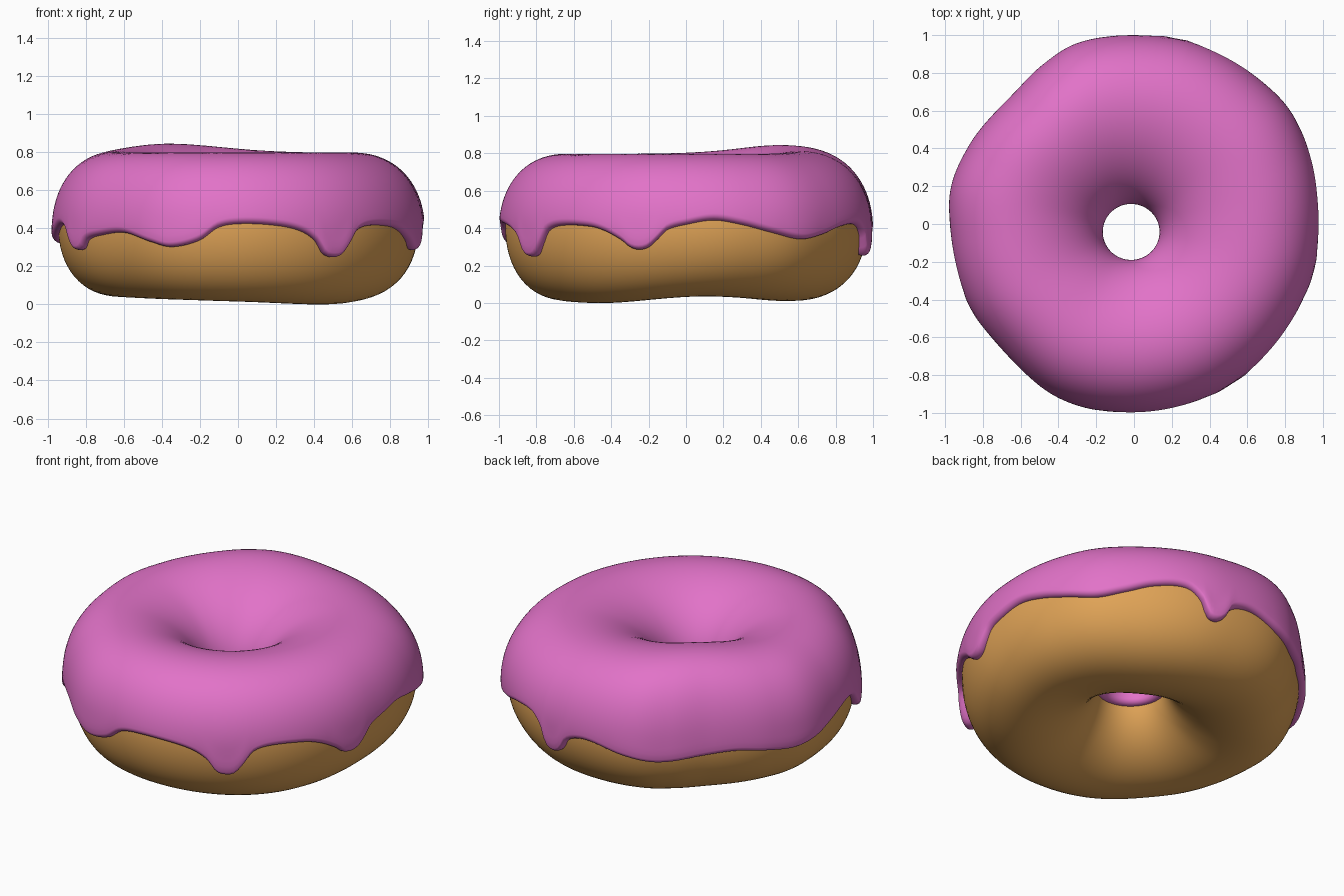
import bpy, math

if "Cube" in bpy.data.objects:
    bpy.data.objects.remove(bpy.data.objects["Cube"])

TAU = 2 * math.pi
T = 0.034          # icing thickness
ZC = 0.40          # height of the widest ring
N = 288            # steps around the ring


def periodic(pairs):
    """Smooth closed curve through (degrees, value) pairs."""
    n = len(pairs)

    def at(i):
        return pairs[i % n][0] + 360 * (i // n), pairs[i % n][1]

    def f(deg):
        d = (deg - pairs[0][0]) % 360 + pairs[0][0]
        i = max(k for k in range(n) if pairs[k][0] <= d)
        (x0, y0), (x1, y1), (x2, y2), (x3, y3) = (at(i + k) for k in (-1, 0, 1, 2))
        h = x2 - x1
        m1 = (y2 - y0) / (x2 - x0) * h
        m2 = (y3 - y1) / (x3 - x1) * h
        s = (d - x1) / h
        return ((2*s**3 - 3*s*s + 1) * y1 + (s**3 - 2*s*s + s) * m1
                + (3*s*s - 2*s**3) * y2 + (s**3 - s*s) * m2)
    return f


# outline radius of the icing, lower edge of the icing, underside height
outer = periodic([(0, .98), (20, 1.0), (36, 1.02), (52, 1.012), (73, 1.008), (87, 1.0),
                  (108, 1.0), (120, .968), (134, .938), (155, .965), (169, .985), (185, .97),
                  (207, .97), (225, .965), (247, 1.0), (270, 1.0), (285, .995), (302, .99),
                  (327, .98), (346, .98)])
edge = periodic([(0, .42), (9, .445), (18, .42), (28, .375), (38, .34), (47, .365), (57, .41),
                 (67, .42), (72, .36), (74.5, .275), (77.5, .255), (80.5, .28), (83, .345),
                 (88, .38), (94, .38), (104, .34), (116, .31), (130, .335), (142, .35),
                 (152, .33), (163, .31), (172, .33), (182, .38), (192, .42), (199, .40),
                 (203, .33), (205.5, .29), (208, .28), (210.5, .29), (213, .335), (219, .36),
                 (231, .375), (242, .325), (249, .30), (258, .335), (264, .405), (271, .425),
                 (282, .415), (290, .385), (295, .335), (298, .27), (301, .255), (304, .265),
                 (307, .32), (310, .385), (316, .415), (327, .41), (333, .385), (339, .335),
                 (342, .297), (345, .285), (348, .297), (351, .34), (354, .39)])
bottom = periodic([(10, .035), (60, .01), (120, .03), (180, .04), (240, .025), (270, .015),
                   (320, 0)])


def hump(deg):
    d = (deg - 124 + 180) % 360 - 180
    return math.exp(-(d / 38) ** 2)


def point(deg, phi, off):
    """Point on the ring's cross-section; off = distance above the dough."""
    a = math.radians(deg)
    ux, uy = math.cos(a), math.sin(a)
    ox, oy = outer(deg) * ux, outer(deg) * uy
    ix, iy = -0.015 + 0.15 * ux, -0.042 + 0.148 * uy
    cx, cy = (ox + ix) / 2, (oy + iy) / 2
    dx, dy = ox - ix, oy - iy
    ln = math.hypot(dx, dy)
    half = ln / 2 - T + off
    s = math.sin(phi)
    up = (0.797 + 0.047 * hump(deg) - T - ZC if s > 0 else ZC - bottom(deg)) + off
    # the crest leans outward, so the hole opens like a funnel
    lean = 0.05 + (0.03 * hump(deg) if s > 0 else 0)
    r = half * math.cos(phi) + lean * s * s
    return (cx + dx / ln * r, cy + dy / ln * r, ZC + up * s)


def make(name, verts, rows, closed, color):
    """Mesh from N columns of points; columns wrap round the ring."""
    faces = []
    for i in range(N):
        j = (i + 1) % N
        for k in range(rows if closed else rows - 1):
            m = (k + 1) % rows
            faces.append((i * rows + k, j * rows + k, j * rows + m, i * rows + m))
    me = bpy.data.meshes.new(name)
    me.from_pydata(verts, [], faces)
    me.polygons.foreach_set("use_smooth", [True] * len(faces))
    mat = bpy.data.materials.new(name + "_colour")
    mat.diffuse_color = (*color, 1)
    mat.use_nodes = True
    mat.node_tree.nodes["Principled BSDF"].inputs["Base Color"].default_value = mat.diffuse_color
    me.materials.append(mat)
    ob = bpy.data.objects.new(name, me)
    bpy.context.collection.objects.link(ob)


# dough ring
M = 64
make("dough", [point(360 * i / N, TAU * k / M, 0) for i in range(N) for k in range(M)],
     M, True, (0.75, 0.37, 0.095))

# icing: shell with rounded lips, from the dripping outer edge over and into the hole
verts = []
lip = [1 - math.cos(k * math.pi / 16) for k in range(8)]
for i in range(N):
    deg = 360 * i / N
    low = edge(deg)
    p0 = math.asin((low - ZC) / 0.39)
    p1 = math.pi + 0.17
    w = T / 0.4
    drip = 0.012 * max(0, min(1, (0.36 - low) / 0.1))
    steps = ([(p0 + w * s, s) for s in lip]
             + [(p0 + w + (p1 - p0 - 2 * w) * k / 44, 1) for k in range(45)]
             + [(p1 - w * s, s) for s in reversed(lip)])
    column = [point(deg, p0, -0.012)]
    for phi, s in steps:
        bulge = drip * math.exp(-((phi - p0 - w) / 0.16) ** 2)
        column.append(point(deg, phi, (T + bulge) * math.sqrt(max(0, 1 - (1 - s) ** 2))))
    column.append(point(deg, p1, -0.012))
    verts += column
make("icing", verts, len(column), False, (0.76, 0.17, 0.58))
